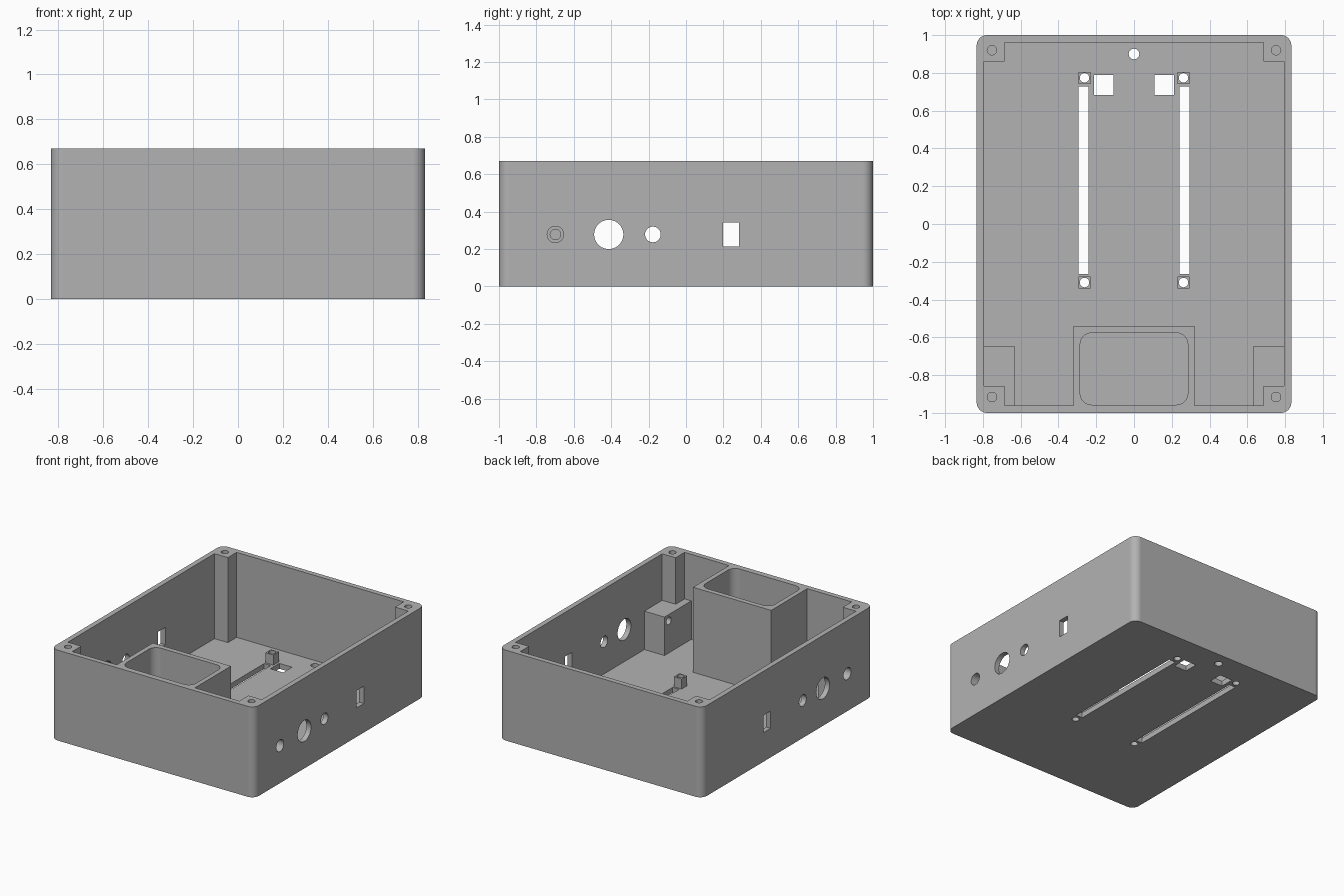
import bpy, bmesh, math

if "Cube" in bpy.data.objects:
    bpy.data.objects.remove(bpy.data.objects["Cube"])

W, D, H = 0.833, 1.0, 0.67      # half width, half depth, height
IX, IY = 0.795, 0.962           # inner wall faces
FLOOR = 0.04

grey = bpy.data.materials.new("light grey plastic")
grey.diffuse_color = (0.448, 0.448, 0.448, 1)
grey.use_nodes = True
grey.node_tree.nodes["Principled BSDF"].inputs["Base Color"].default_value = grey.diffuse_color


def prism(name, outline, lo, hi, axis="z"):
    """Extrude a closed outline along z (points are x, y) or x (points are y, z)."""
    bm = bmesh.new()
    place = (lambda a, b: (a, b, lo)) if axis == "z" else (lambda a, b: (lo, a, b))
    face = bm.faces.new([bm.verts.new(place(a, b)) for a, b in outline])
    new = bmesh.ops.extrude_face_region(bm, geom=[face])["geom"]
    shift = (0, 0, hi - lo) if axis == "z" else (hi - lo, 0, 0)
    bmesh.ops.translate(bm, vec=shift, verts=[v for v in new if isinstance(v, bmesh.types.BMVert)])
    bmesh.ops.recalc_face_normals(bm, faces=bm.faces)
    mesh = bpy.data.meshes.new(name)
    bm.to_mesh(mesh)
    bm.free()
    ob = bpy.data.objects.new(name, mesh)
    bpy.context.collection.objects.link(ob)
    return ob


def rect(a0, a1, b0, b1):
    return [(a0, b0), (a1, b0), (a1, b1), (a0, b1)]


def circle(a, b, r, n=32):
    return [(a + r * math.cos(2 * math.pi * i / n), b + r * math.sin(2 * math.pi * i / n)) for i in range(n)]


def rounded(a0, a1, b0, b1, r, n=10):
    pts = []
    corners = [(a1 - r, b1 - r), (a0 + r, b1 - r), (a0 + r, b0 + r), (a1 - r, b0 + r)]
    for q, (a, b) in enumerate(corners):
        for i in range(n + 1):
            t = math.pi / 2 * (q + i / n)
            pts.append((a + r * math.cos(t), b + r * math.sin(t)))
    return pts


def mirrored(half):
    return half + [(-x, y) for x, y in reversed(half)]


def combine(target, tool, operation="DIFFERENCE"):
    mod = target.modifiers.new("combine", "BOOLEAN")
    mod.operation, mod.solver, mod.object = operation, "EXACT", tool
    bpy.context.view_layer.objects.active = target
    bpy.ops.object.modifier_apply(modifier=mod.name)
    bpy.data.objects.remove(tool)


# Outer shell
case = prism("enclosure_case", rounded(-W, W, -D, D, 0.055), 0, H)

# Cavity leaving corner posts, the front well, and two low socket blocks
well = [(0.32, -0.54), (0.32, -IY)]
front_post = [(0.685, -IY), (0.685, -0.857), (IX, -0.857)]
socket_block = [(0.63, -IY), (0.63, -0.648), (IX, -0.648)]
back_post = [(IX, 0.86), (0.685, 0.86), (0.685, IY)]
combine(case, prism("lower_cavity", mirrored(well + socket_block + back_post), FLOOR, H + 0.1))
combine(case, prism("upper_cavity", mirrored(well + front_post + back_post), 0.325, H + 0.1))

# Open pocket in the front well
combine(case, prism("well_pocket", rounded(-0.285, 0.285, -0.957, -0.577, 0.06), FLOOR, H + 0.1))

# Floor features on both sides
for s in (-1, 1):
    for y in (-0.31, 0.774):
        x = s * 0.262
        combine(case, prism("standoff", rect(x - 0.032, x + 0.032, y - 0.032, y + 0.032), 0.02, 0.115), "UNION")
        combine(case, prism("standoff_hole", circle(x, y, 0.025), -0.1, 0.2))
    x = s * 0.268
    combine(case, prism("strap_slot", rect(x - 0.027, x + 0.027, -0.265, 0.727), -0.1, 0.1))
    x = s * 0.161
    combine(case, prism("cable_window", rect(x - 0.052, x + 0.052, 0.684, 0.788), -0.1, 0.1))
    # Lid screw holes
    for y in (-0.916, 0.92):
        combine(case, prism("screw_hole", circle(s * 0.752, y, 0.025), 0.4, H + 0.1))
combine(case, prism("floor_hole", circle(0, 0.9, 0.028), -0.1, 0.1))

# Side wall openings
for s in (-1, 1):
    spans = [("large_port", circle(-0.413, 0.278, 0.078, 48), 0.7, 0.9),
             ("small_port", circle(-0.177, 0.278, 0.042), 0.7, 0.9),
             ("switch_window", rect(0.198, 0.284, 0.215, 0.343), 0.7, 0.9),
             ("socket_bore", circle(-0.698, 0.278, 0.028), 0.55, 0.9),
             ("socket_counterbore", circle(-0.698, 0.278, 0.044), 0.70, 0.9)]
    for name, outline, lo, hi in spans:
        combine(case, prism(name, outline, s * lo, s * hi, "x"))

# Finish
case.data.materials.clear()
case.data.materials.append(grey)
for p in case.data.polygons:
    p.material_index = 0
bpy.ops.object.select_all(action="DESELECT")
case.select_set(True)
bpy.context.view_layer.objects.active = case
bpy.ops.object.shade_smooth_by_angle(angle=math.radians(30))
normals = case.modifiers.new("flat_wall_normals", "WEIGHTED_NORMAL")
normals.keep_sharp = True
